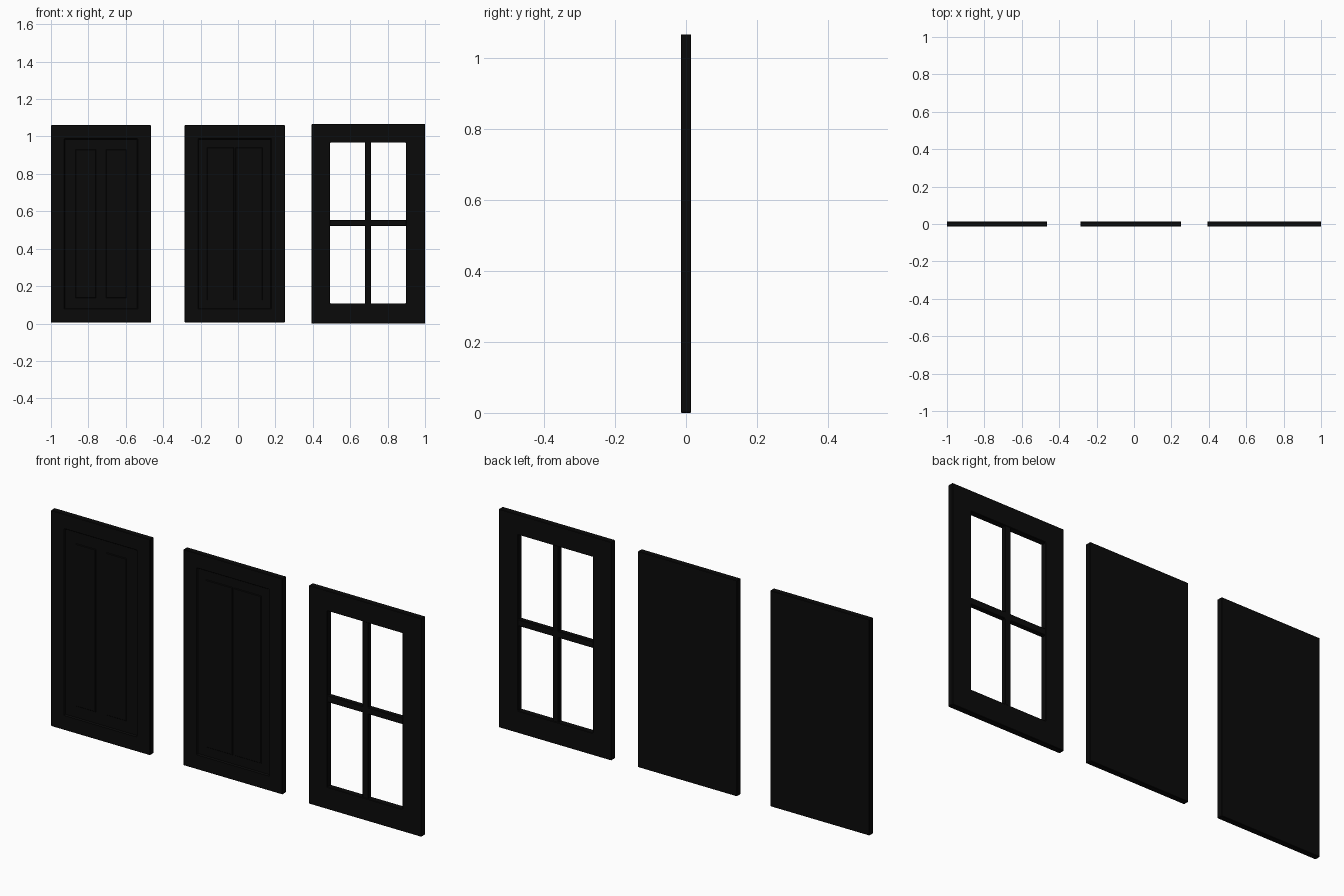
import bpy, bmesh

if "Cube" in bpy.data.objects:
    bpy.data.objects.remove(bpy.data.objects["Cube"])

paint = bpy.data.materials.new("black_paint")
paint.diffuse_color = (0.003, 0.003, 0.003, 1)
paint.use_nodes = True
paint.node_tree.nodes["Principled BSDF"].inputs["Base Color"].default_value = paint.diffuse_color


def finish(bm, name, bevel=0.0):
    bmesh.ops.recalc_face_normals(bm, faces=bm.faces)
    mesh = bpy.data.meshes.new(name)
    bm.to_mesh(mesh)
    bm.free()
    ob = bpy.data.objects.new(name, mesh)
    bpy.context.collection.objects.link(ob)
    mesh.materials.append(paint)
    if bevel:
        mod = ob.modifiers.new("edge_chamfer", 'BEVEL')
        mod.width, mod.segments = bevel, 1
        mod.limit_method, mod.angle_limit = 'ANGLE', 1.0
    return ob


def box(bm, x0, x1, y0, y1, z0, z1):
    """Add a box and return its front (-y) face."""
    vs = bmesh.ops.create_cube(bm, size=1)["verts"]
    for v in vs:
        v.co.x = x1 if v.co.x > 0 else x0
        v.co.y = y1 if v.co.y > 0 else y0
        v.co.z = z1 if v.co.z > 0 else z0
    bm.normal_update()
    return next(f for f in vs[0].link_faces[:] + vs[-1].link_faces[:]
                if f.normal.y < -0.9)


def plate(name, xs, zs, holes, half):
    """Flat grid plate with open cells, extruded through its thickness."""
    bm = bmesh.new()
    grid = [[bm.verts.new((x, -half, z)) for z in zs] for x in xs]
    for i in range(len(xs) - 1):
        for j in range(len(zs) - 1):
            if (i, j) not in holes:
                bm.faces.new((grid[i][j], grid[i + 1][j],
                              grid[i + 1][j + 1], grid[i][j + 1]))
    ext = bmesh.ops.extrude_face_region(bm, geom=bm.faces[:], use_keep_orig=True)
    for v in ext["geom"]:
        if isinstance(v, bmesh.types.BMVert):
            v.co.y = half
    return finish(bm, name, 0.002)


Z0, Z1, HALF = 0.006, 1.06, 0.014


def door(name, x0, x1, fields, margin):
    bm = bmesh.new()
    front = box(bm, x0, x1, -HALF, HALF, Z0, Z1)
    # border, then a sloped step down to the recessed panel
    bmesh.ops.inset_region(bm, faces=[front], thickness=0.1)
    bmesh.ops.inset_region(bm, faces=[front], thickness=0.006)
    for v in front.verts:
        v.co.y += 0.006
    finish(bm, name + "_slab", 0.002)
    # raised fields inside the recess
    bm = bmesh.new()
    for a, b in fields:
        f = box(bm, x0 + a, x0 + b, -HALF + 0.003, -HALF + 0.0065,
                Z0 + margin, Z1 - margin)
        c = f.calc_center_median()
        for v in f.verts:
            v.co.x += 0.003 if v.co.x < c.x else -0.003
            v.co.z += 0.003 if v.co.z < c.z else -0.003
    finish(bm, name + "_raised_panels")


# two cabinet doors
door("left_door", -1.0, -0.465, [(0.13, 0.24), (0.295, 0.405)], 0.13)
door("middle_door", -0.285, 0.25, [(0.118, 0.264), (0.271, 0.417)], 0.118)

# open window door: outer frame and cross bars
plate("window_frame", [0.393, 0.492, 0.898, 1.0], [0, 0.108, 0.967, 1.066],
      {(1, 1)}, 0.0145)
plate("window_cross_bars", [0.49, 0.68, 0.711, 0.9], [0.106, 0.521, 0.553, 0.969],
      {(0, 0), (2, 0), (0, 2), (2, 2)}, 0.012)
